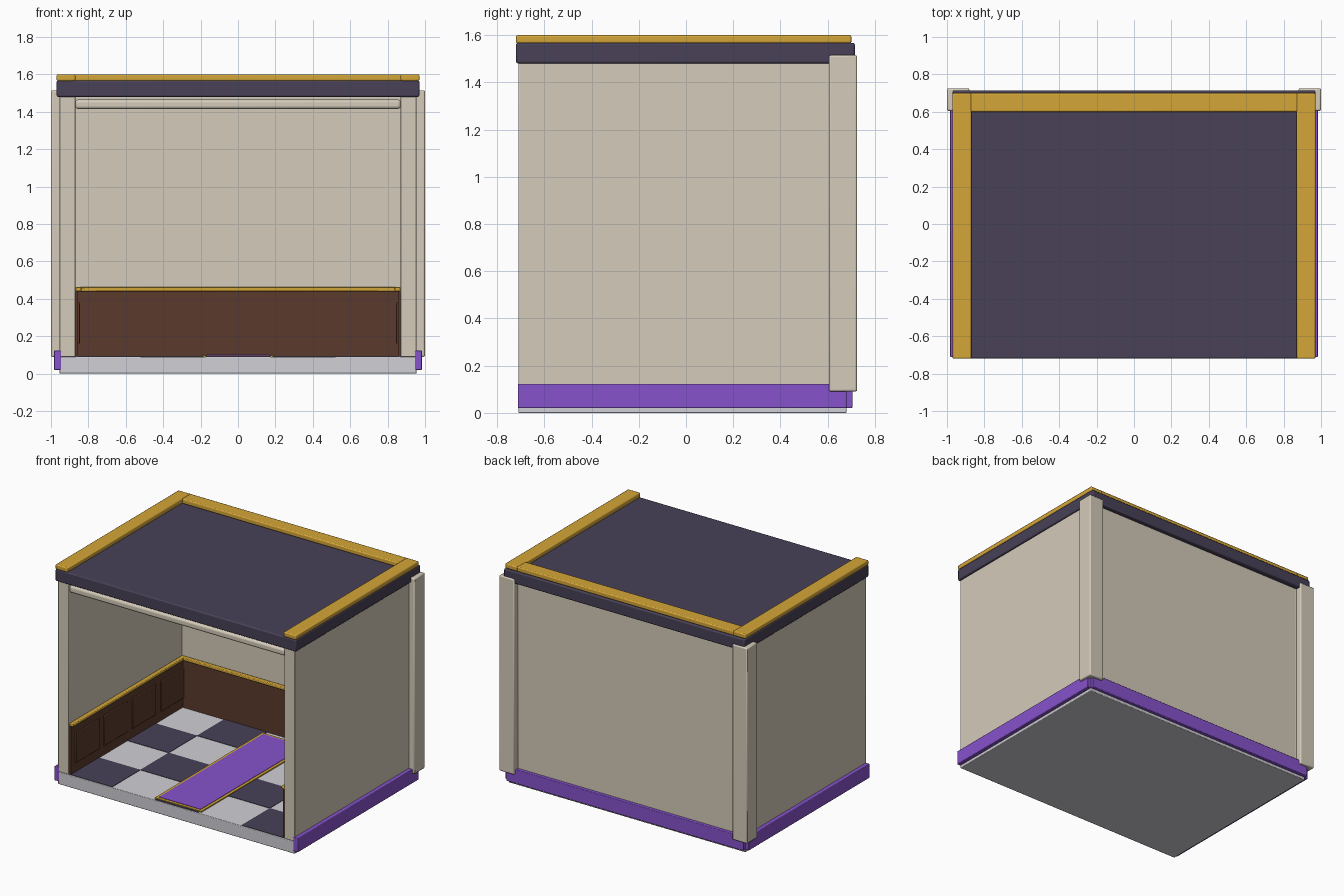
import bpy

cube = bpy.data.objects.get("Cube")
if cube:
    bpy.data.objects.remove(cube, do_unlink=True)


def material(name, rgb):
    m = bpy.data.materials.new(name)
    m.use_nodes = True
    m.diffuse_color = (*rgb, 1)
    m.node_tree.nodes["Principled BSDF"].inputs["Base Color"].default_value = (*rgb, 1)
    return m


CREAM = material("cream plaster", (0.66, 0.60, 0.49))
GOLD = material("gold trim", (0.66, 0.38, 0.04))
DARK = material("dark slate", (0.065, 0.053, 0.095))
PURPLE = material("purple", (0.24, 0.085, 0.60))
BROWN = material("brown wood", (0.105, 0.042, 0.025))
WHITE = material("pale stone", (0.63, 0.63, 0.67))


def box(name, mat, x, y, z, bevel=0.0, segments=2):
    """Box from (min, max) ranges, with optionally rounded edges."""
    spans = (x, y, z)
    bpy.ops.mesh.primitive_cube_add(size=1, location=[(a + b) / 2 for a, b in spans])
    ob = bpy.context.object
    ob.name = name
    ob.scale = [b - a for a, b in spans]
    bpy.ops.object.transform_apply(location=False, rotation=False, scale=True)
    ob.data.materials.append(mat)
    if bevel:
        mod = ob.modifiers.new("rounded edges", "BEVEL")
        mod.width = bevel
        mod.segments = segments
        bpy.ops.object.shade_smooth_by_angle()
    return ob


def pair(name, mat, x, y, z, bevel=0.0):
    """The same box on the left (+x) and the right (-x)."""
    box("left_" + name, mat, x, y, z, bevel)
    box("right_" + name, mat, (-x[1], -x[0]), y, z, bevel)


INNER, OUTER = 0.87, 0.955
FRONT, BACK = -0.71, 0.60
FLOOR = 0.09

# Shell: floor, walls, rear corner posts and the beam over the opening
box("floor_slab", WHITE, (-OUTER, OUTER), (FRONT, 0.68), (0, FLOOR), 0.004)
pair("side_wall", CREAM, (INNER, OUTER), (FRONT, 0.68), (FLOOR, 1.485), 0.004)
box("back_wall", CREAM, (-INNER, INNER), (BACK, 0.68), (FLOOR, 1.485))
pair("corner_post", CREAM, (0.88, 1.0), (0.605, 0.725), (FLOOR, 1.515), 0.008)
box("front_beam", CREAM, (-INNER, INNER), (-0.705, -0.655), (1.415, 1.465), 0.015, 3)

# Skirting around the outside
pair("skirting", PURPLE, (0.945, 0.983), (-0.712, 0.68), (0.02, 0.123), 0.004)
box("back_skirting", PURPLE, (-OUTER, OUTER), (0.665, 0.705), (0.02, 0.123), 0.004)

# Roof slab and its raised edging, open at the front
box("roof", DARK, (-0.97, 0.97), (-0.72, 0.715), (1.48, 1.567), 0.008)
pair("roof_edging", GOLD, (INNER, 0.97), (-0.72, 0.70), (1.565, 1.6), 0.007)
box("back_roof_edging", GOLD, (-0.875, 0.875), (BACK, 0.70), (1.565, 1.6), 0.007)

# Wainscot with a cap rail and raised side panels
pair("wainscot", BROWN, (0.855, INNER), (-0.70, BACK), (FLOOR, 0.44))
box("back_wainscot", BROWN, (-INNER, INNER), (0.585, BACK), (FLOOR, 0.44))
pair("wainscot_cap", GOLD, (0.838, INNER), (-0.70, BACK), (0.44, 0.462), 0.005)
box("back_wainscot_cap", GOLD, (-INNER, INNER), (0.568, BACK), (0.44, 0.462), 0.005)
for i in range(4):
    y = -0.52 + i * 0.327
    pair(f"wainscot_panel_{i + 1}", BROWN, (0.846, 0.858),
         (y - 0.135, y + 0.135), (0.16, 0.38), 0.004)

# Chequered floor: dark tiles laid on the pale slab
COLS, ROWS = 5, 4
tile_x, tile_y = 2 * INNER / COLS, (BACK + 0.705) / ROWS
for col in range(COLS):
    for row in range(ROWS):
        if (col + row) % 2 == 0:
            x, y = -INNER + col * tile_x, -0.705 + row * tile_y
            box(f"floor_tile_{col + 1}_{row + 1}", DARK, (x, x + tile_x),
                (y, y + tile_y), (FLOOR - 0.002, FLOOR + 0.003))

# Runner rug with a border
box("rug_border", GOLD, (-0.188, 0.188), (-0.69, 0.55), (FLOOR, FLOOR + 0.008))
box("rug", PURPLE, (-0.168, 0.168), (-0.67, 0.53), (FLOOR + 0.002, FLOOR + 0.011))
